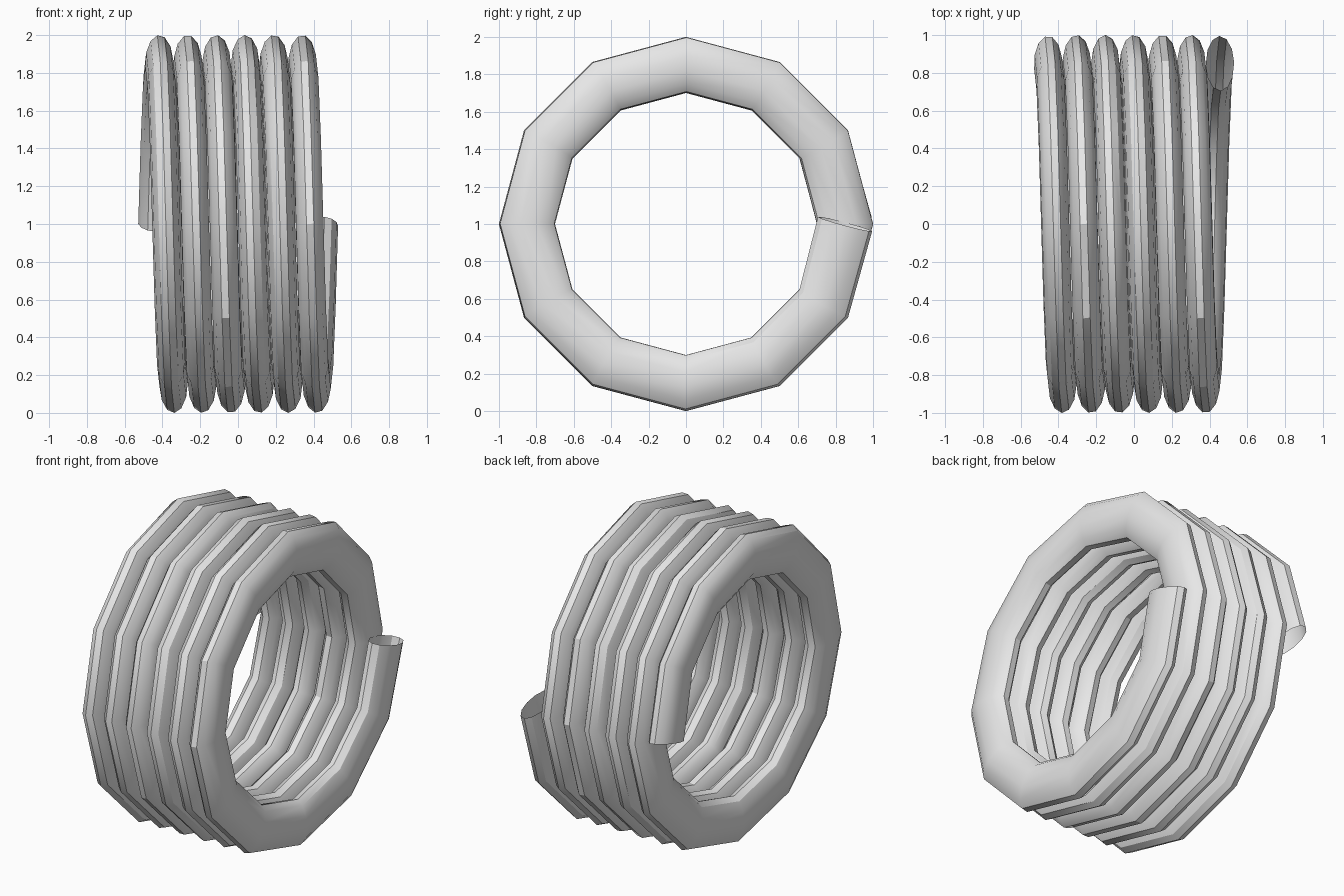
import bpy
import math
from mathutils import Matrix

cube = bpy.data.objects.get("Cube")
if cube:
    bpy.data.objects.remove(cube, do_unlink=True)

TURNS, STEPS = 6, 12          # coil turns and straight segments per turn
RADIUS, TUBE = 0.85, 0.15     # coil radius and radial half-thickness of the tube
HALF_LENGTH = 0.455           # half the distance between the tube ends along x
FLATTEN = 0.5                 # squash along the axis, making the section oval

# Material
grey = bpy.data.materials.new("plain grey")
grey.use_nodes = True
grey.diffuse_color = (0.8, 0.8, 0.8, 1)
grey.node_tree.nodes["Principled BSDF"].inputs["Base Color"].default_value = (0.8, 0.8, 0.8, 1)

# Helical path with a round twelve-sided bevel, open at both ends
path = bpy.data.curves.new("coil_path", "CURVE")
path.dimensions = "3D"
path.bevel_depth = TUBE
path.bevel_resolution = 4
path.use_fill_caps = False
spline = path.splines.new("POLY")
count = TURNS * STEPS
spline.points.add(count)
for i, point in enumerate(spline.points):
    t = math.tau * i / STEPS
    x = HALF_LENGTH / FLATTEN * (2 * i / count - 1)
    point.co = (x, RADIUS * math.cos(t), 1 + RADIUS * math.sin(t), 1)

# Turn the swept path into a mesh and flatten it along the coil axis
helper = bpy.data.objects.new("coil_path", path)
bpy.context.collection.objects.link(helper)
depsgraph = bpy.context.evaluated_depsgraph_get()
mesh = bpy.data.meshes.new_from_object(helper.evaluated_get(depsgraph))
bpy.data.objects.remove(helper, do_unlink=True)
mesh.transform(Matrix.Diagonal((FLATTEN, 1, 1, 1)))
mesh.materials.clear()
mesh.materials.append(grey)

coil = bpy.data.objects.new("spring_coil", mesh)
bpy.context.collection.objects.link(coil)

# Smooth flanks, sharp ridges
bpy.ops.object.select_all(action="DESELECT")
coil.select_set(True)
bpy.context.view_layer.objects.active = coil
bpy.ops.object.shade_smooth_by_angle(angle=math.radians(30))
